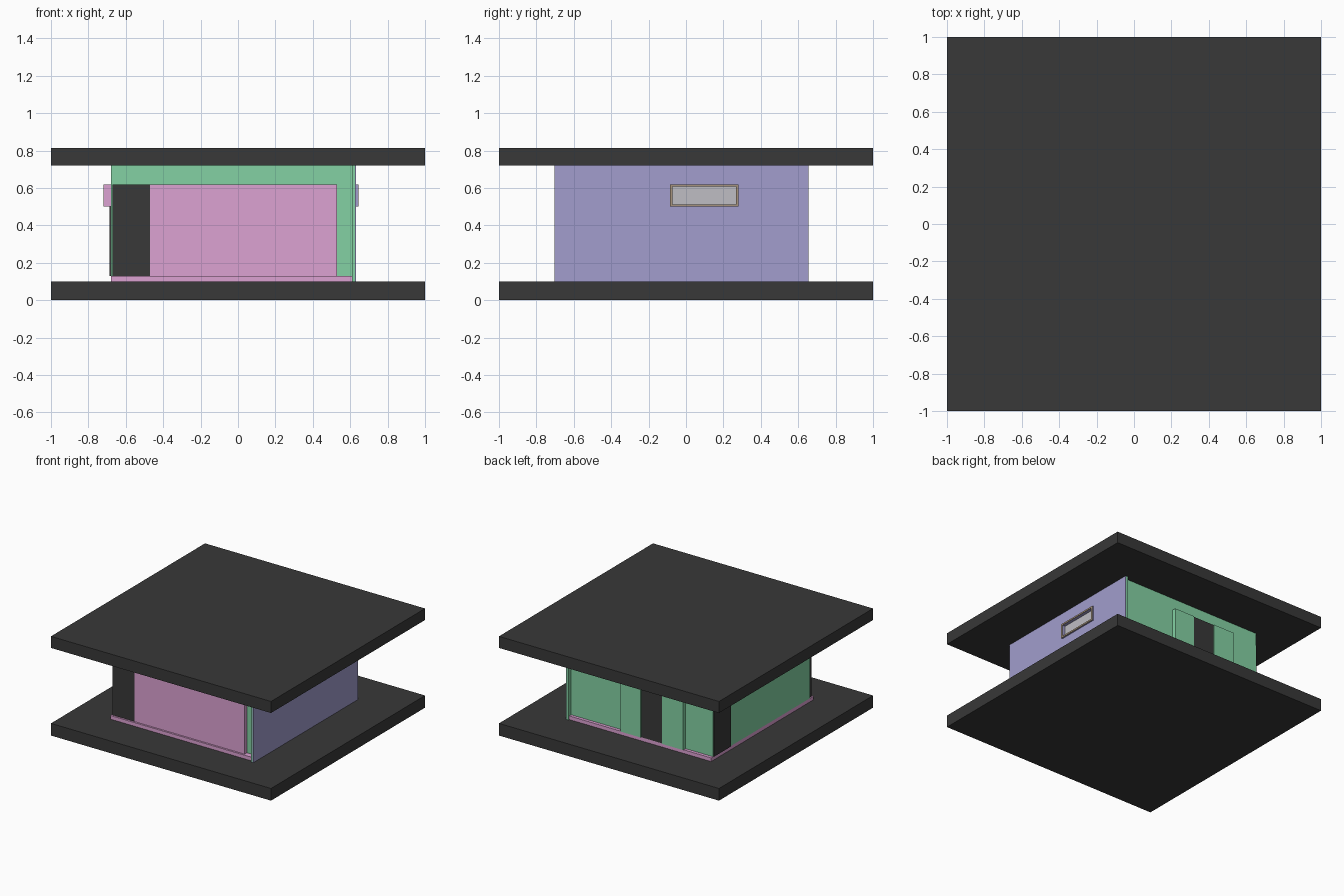
import bpy

if "Cube" in bpy.data.objects:
    bpy.data.objects.remove(bpy.data.objects["Cube"])


def mat(name, rgb):
    m = bpy.data.materials.new(name)
    m.diffuse_color = (*rgb, 1)
    m.use_nodes = True
    m.node_tree.nodes["Principled BSDF"].inputs["Base Color"].default_value = m.diffuse_color
    return m


DARK = mat("charcoal", (0.04, 0.04, 0.04))
GREEN = mat("green", (0.23, 0.64, 0.37))
PINK = mat("pink", (0.72, 0.36, 0.65))
PURPLE = mat("lavender", (0.36, 0.34, 0.61))
TAN = mat("tan", (0.38, 0.29, 0.20))
GLASS = mat("pale_glass", (0.52, 0.51, 0.55))


def box(name, x, y, z, m):
    """Axis-aligned box given as (min, max) on each axis."""
    bpy.ops.mesh.primitive_cube_add(
        size=1, location=[(a + b) / 2 for a, b in (x, y, z)])
    o = bpy.context.object
    o.name = name
    o.scale = [b - a for a, b in (x, y, z)]
    bpy.ops.object.transform_apply(location=False, rotation=False, scale=True)
    if m:
        o.data.materials.append(m)
    return o


def cut(o, x, y, z):
    """Cut a box-shaped opening through a part."""
    c = box("opening_cutter", x, y, z, None)
    mod = o.modifiers.new("opening", 'BOOLEAN')
    mod.object = c
    mod.solver = 'EXACT'
    bpy.context.view_layer.objects.active = o
    bpy.ops.object.modifier_apply(modifier=mod.name)
    bpy.data.objects.remove(c)


# Base, roof and floor
box("base_slab", (-1, 1), (-1, 1), (0, 0.1), DARK)
box("roof_slab", (-1, 1), (-1, 1), (0.72, 0.815), DARK)
box("floor", (-0.68, 0.615), (-0.685, 0.645), (0.1, 0.13), PINK)

# Outer walls
TALL = (0.13, 0.72)
box("front_wall", (-0.68, 0.61), (-0.64, -0.61), TALL, GREEN)
box("back_wall", (-0.68, 0.61), (0.59, 0.62), TALL, GREEN)
left_wall = box("left_wall", (-0.68, -0.65), (-0.61, 0.59), TALL, GREEN)
right_wall = box("right_wall", (0.61, 0.626), (-0.703, 0.655), (0.1, 0.72), GREEN)
right_skin = box("right_cladding", (0.626, 0.632), (-0.703, 0.655), (0.1, 0.72), PURPLE)

# Windows: opening, casing, trim and glass on both sides
WY, WZ = (-0.085, 0.28), (0.50, 0.62)
T = 0.013
IY, IZ = (WY[0] + T, WY[1] - T), (WZ[0] + T, WZ[1] - T)
for side, s, out, walls, m in (("right", 1, 0.645, (right_wall, right_skin), PURPLE),
                               ("left", -1, 0.72, (left_wall,), PINK)):
    def span(a, b):
        return tuple(sorted((s * a, s * b)))
    for w in walls:
        cut(w, span(0.5, 0.8), WY, WZ)
    for part, a, b, pm in (("casing", 0.60, out - 0.004, m),
                           ("trim", out - 0.004, out, TAN)):
        ring = box(f"{side}_window_{part}", span(a, b), WY, WZ, pm)
        cut(ring, span(0.5, 0.8), IY, IZ)
    box(f"{side}_window_glass", span(out - 0.035, out - 0.028), IY, IZ, GLASS)

# Front door and wide front panel
DOOR = (0.13, 0.62)
box("front_door", (-0.67, -0.47), (-0.67, -0.64), DOOR, DARK)
box("front_panel", (-0.47, 0.53), (-0.67, -0.64), DOOR, PINK)

# Back door between two side panels
box("back_door", (-0.24, -0.045), (0.62, 0.645), DOOR, DARK)
for name, x in (("back_panel_left", (-0.045, 0.14)), ("back_panel_right", (-0.43, -0.24))):
    box(name, x, (0.62, 0.652), DOOR, GREEN)

# Side door near the back corner
box("side_door", (-0.686, -0.68), (0.395, 0.617), (0.13, 0.62), DARK)
